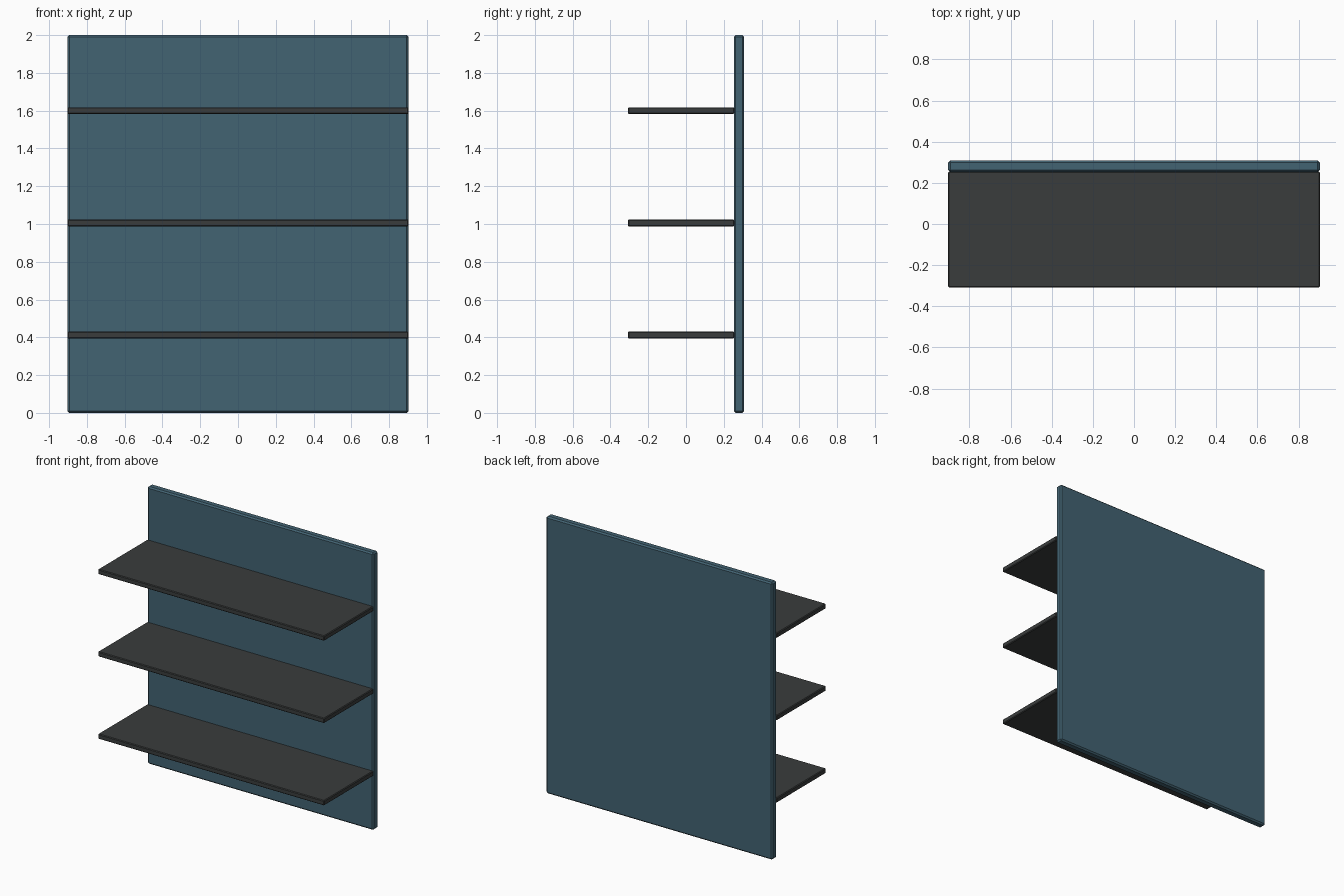
import bpy

if "Cube" in bpy.data.objects:
    bpy.data.objects.remove(bpy.data.objects["Cube"])


def material(name, color):
    m = bpy.data.materials.new(name)
    m.diffuse_color = (*color, 1)
    m.use_nodes = True
    m.node_tree.nodes["Principled BSDF"].inputs["Base Color"].default_value = m.diffuse_color
    return m


def board(name, low, high, bevel, mat):
    """Chamfered box spanning two opposite corners."""
    center = [(a + b) / 2 for a, b in zip(low, high)]
    bpy.ops.mesh.primitive_cube_add(size=1, location=center)
    ob = bpy.context.object
    ob.name = name
    ob.scale = [b - a for a, b in zip(low, high)]
    bpy.ops.object.transform_apply(location=False, rotation=False, scale=True)
    mod = ob.modifiers.new("chamfer", 'BEVEL')
    mod.width = bevel
    mod.segments = 1
    ob.data.materials.append(mat)
    return ob


blue = material("panel_blue", (0.055, 0.125, 0.17))
dark = material("shelf_dark", (0.042, 0.046, 0.046))

W, D = 0.903, 0.308

# Upright back panel
board("back_panel", (-W, D - 0.055, 0), (W, D, 2.0), 0.01, blue)

# Three evenly spaced shelves meeting the panel
for i in range(3):
    z = 0.412 + 0.594 * i
    board(f"shelf_{i + 1}", (-W, -D, z - 0.018), (W, D - 0.052, z + 0.018), 0.005, dark)
